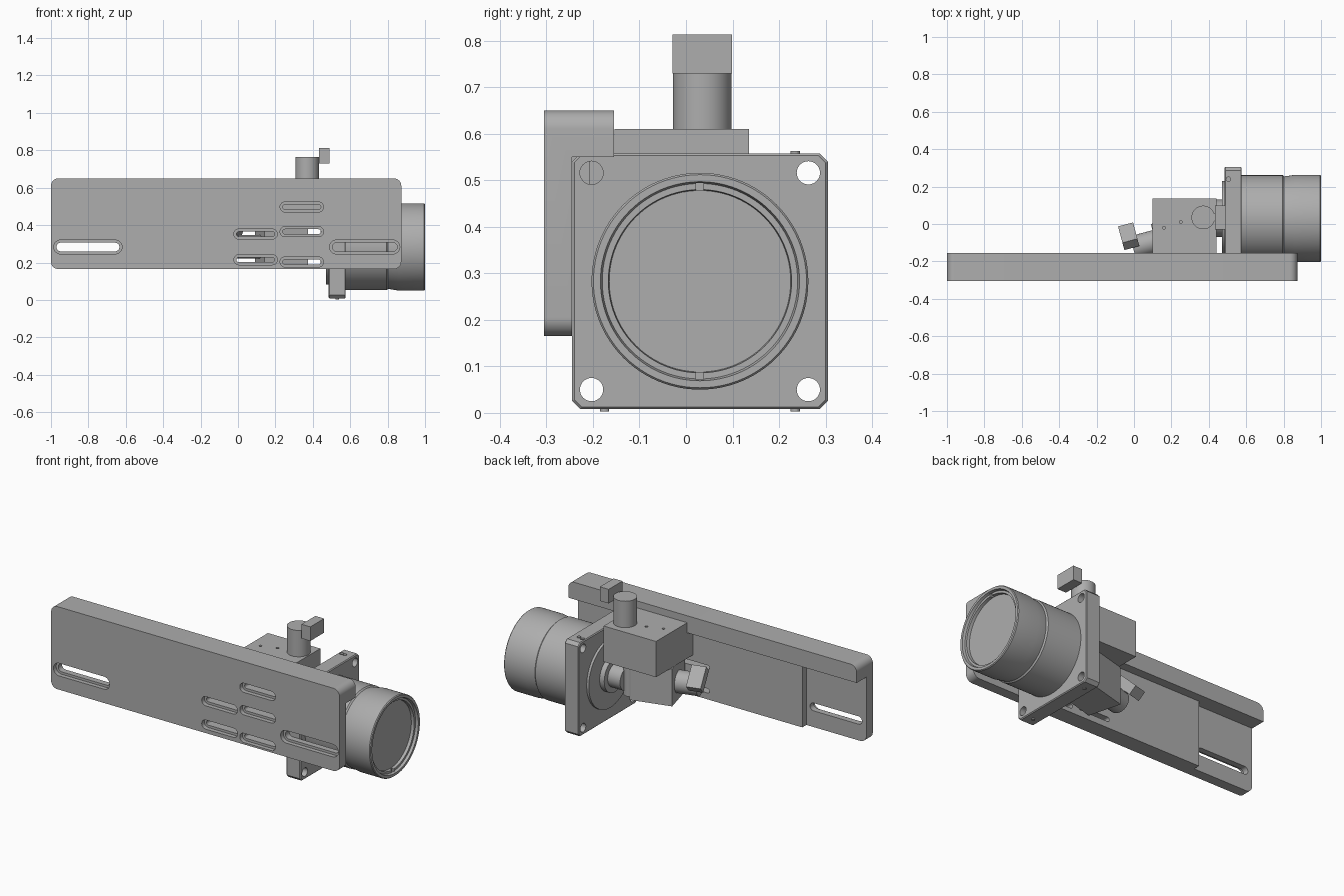
import bpy, bmesh
from math import sin, cos, pi, radians
from mathutils import Vector, Matrix

if "Cube" in bpy.data.objects:
    bpy.data.objects.remove(bpy.data.objects["Cube"], do_unlink=True)

metal = bpy.data.materials.new("grey_metal")
metal.use_nodes = True
GREY = (0.42, 0.42, 0.42, 1)
metal.diffuse_color = GREY
metal.node_tree.nodes["Principled BSDF"].inputs["Base Color"].default_value = GREY

AXIS = {"x": Vector((1, 0, 0)), "y": Vector((0, 1, 0)), "z": Vector((0, 0, 1))}


def finish(bm, name):
    bmesh.ops.recalc_face_normals(bm, faces=bm.faces)
    mesh = bpy.data.meshes.new(name)
    bm.to_mesh(mesh)
    bm.free()
    ob = bpy.data.objects.new(name, mesh)
    mesh.materials.append(metal)
    bpy.context.collection.objects.link(ob)
    return ob


def box(name, x, y, z, matrix=Matrix(), bevel=0):
    bm = bmesh.new()
    bmesh.ops.create_cube(bm, size=1)
    for v in bm.verts:
        v.co = matrix @ Vector([r[0] + (c + 0.5) * (r[1] - r[0])
                                for c, r in zip(v.co, (x, y, z))])
    if bevel:
        bmesh.ops.bevel(bm, geom=bm.edges[:], offset=bevel, segments=1, affect="EDGES")
    return finish(bm, name)


def rod(name, start, direction, length, radius, sides=48):
    d = Vector(direction).normalized()
    bm = bmesh.new()
    bmesh.ops.create_cone(bm, cap_ends=True, segments=sides, radius1=radius,
                          radius2=radius, depth=length)
    turn = d.to_track_quat("Z", "Y").to_matrix().to_4x4()
    bm.transform(Matrix.Translation(Vector(start) + d * length / 2) @ turn)
    return finish(bm, name)


def rounded_slab(name, x, z, y, radius, steps=10):
    """Rounded rectangle in the XZ plane, extruded along Y."""
    bm = bmesh.new()
    ring = []
    corners = ((x[1], z[1], -1, -1), (x[0], z[1], 1, -1), (x[0], z[0], 1, 1), (x[1], z[0], -1, 1))
    for i, (cx, cz, sx, sz) in enumerate(corners):
        for k in range(steps + 1):
            a = (i + k / steps) * pi / 2
            ring.append(bm.verts.new((cx + sx * radius + radius * cos(a), y[0],
                                      cz + sz * radius + radius * sin(a))))
    face = bm.faces.new(ring)
    out = bmesh.ops.extrude_face_region(bm, geom=[face])
    for v in out["geom"]:
        if isinstance(v, bmesh.types.BMVert):
            v.co.y = y[1]
    return finish(bm, name)


def lathe(name, profile, centre, sides=96):
    """Spin (x, radius) points around a line parallel to X."""
    bm = bmesh.new()
    pts = [bm.verts.new((x, 0, r)) for x, r in profile]
    edges = [bm.edges.new(p) for p in zip(pts, pts[1:])]
    bmesh.ops.spin(bm, geom=pts + edges, axis=AXIS["x"], cent=(0, 0, 0),
                   angle=2 * pi, steps=sides)
    bmesh.ops.remove_doubles(bm, verts=bm.verts, dist=0.0003)
    bm.transform(Matrix.Translation(centre))
    return finish(bm, name)


def cut(ob, cutters):
    bpy.context.view_layer.objects.active = ob
    for c in cutters:
        mod = ob.modifiers.new("cut", "BOOLEAN")
        mod.operation, mod.solver, mod.object = "DIFFERENCE", "EXACT", c
        bpy.ops.object.modifier_apply(modifier=mod.name)
        bpy.data.objects.remove(c, do_unlink=True)
    return ob


def smooth(ob):
    bpy.ops.object.select_all(action="DESELECT")
    ob.select_set(True)
    bpy.context.view_layer.objects.active = ob
    bpy.ops.object.shade_smooth_by_angle(angle=radians(30))


def pits(points, axis, radius=0.008):
    d = AXIS[axis]
    return [rod("pit", Vector(p) - d * 0.02, d, 0.04, radius, 16) for p in points]


# Mounting plate: top lip, thick middle, thinner ends
FRONT, BACK = -0.305, -0.155
plate = rounded_slab("mounting_plate", (-1, 0.873), (0.165, 0.65), (FRONT, BACK), 0.04)
cuts = [box("c", (-2, 2), (-0.207, 0), (0, 0.55)),
        box("c", (-2, -0.61), (-0.245, 0), (0.1, 0.55)),
        box("c", (0.46, 2), (-0.245, 0), (0.1, 0.55))]
slots = [(-0.985, -0.62, 0.283, 0.037), (0.49, 0.865, 0.283, 0.037)]
slots += [(0.225, 0.457, z, 0.027) for z in (0.497, 0.365, 0.203)]
slots += [(-0.022, 0.21, z, 0.027) for z in (0.352, 0.215)]
for x0, x1, z, r in slots:
    for inset, depth in ((0, FRONT + 0.025), (0.014, 0)):
        h = r - inset
        cuts.append(rounded_slab("c", (x0 + inset, x1 - inset), (z - h, z + h),
                                 (-0.4, depth), h * 0.995))
for x in (-0.805, 0.675):
    cuts.append(rod("c", (x, -0.4, 0.44), AXIS["y"], 0.4, 0.029))
    cuts.append(rod("c", (x, -0.262, 0.44), AXIS["y"], 0.2, 0.042))
smooth(cut(plate, cuts))

# Upper slide block
upper = box("upper_block", (0.1, 0.44), (-0.207, 0.135), (0.4, 0.55))
bpy.data.objects.remove(upper, do_unlink=True)
upper = box("upper_block", (0.1, 0.44), (-0.154, 0.135), (0.4, 0.61))
cut(upper, pits([(0.16, -0.02, 0.61), (0.25, 0.01, 0.61)], "z")
    + pits([(0.38, 0.135, 0.56), (0.38, 0.135, 0.48)], "y", 0.011))
box("upper_block_foot", (0.1, 0.44), (-0.207, -0.154), (0.4, 0.548))

# Lower slide block, turned about the vertical
turn = Matrix.Translation((0.09, 0, 0)) @ Matrix.Rotation(radians(15), 4, "Z")
lower = box("lower_block", (0, 0.24), (-0.2, 0), (0.18, 0.399), turn)
cut(lower, pits([turn @ Vector((x, 0, 0.27)) for x in (0.06, 0.13)], "y", 0.01))


# Adjuster knobs: a drum with an offset square grip
def knob(name, base, axis, side, length):
    axis, side = Vector(axis).normalized(), Vector(side).normalized()
    base = Vector(base)
    smooth(rod(name + "_drum", base, axis, length, 0.063))
    across = axis.cross(side)
    frame = Matrix((side, across, axis)).transposed().to_4x4()
    frame = Matrix.Translation(base + axis * length) @ frame
    box(name + "_grip", (0.063, 0.12), (-0.064, 0.064), (-0.035, 0.048), frame)
    box(name + "_grip_neck", (0.03, 0.064), (-0.02, 0.02), (-0.035, -0.002), frame)


knob("top_knob", (0.37, 0.035, 0.609), (0, 0, 1), (1, 0, 0), 0.156)
out = Vector((-cos(radians(15)), -sin(radians(15)), 0))
normal = Vector((-out.y * -1, -out.x, 0))
knob("side_knob", (0.13, -0.09, 0.285), out, normal + Vector((0, 0, 1)), 0.14)

# Square lens flange
CY, CZ = 0.03, 0.283
bm = bmesh.new()
bmesh.ops.create_cube(bm, size=1)
for v in bm.verts:
    v.co = (0.53 + v.co.x * 0.092, CY + v.co.y * 0.55, CZ + v.co.z * 0.55)
long_edges = [e for e in bm.edges if abs(e.verts[0].co.x - e.verts[1].co.x) > 0.01]
bmesh.ops.bevel(bm, geom=long_edges, offset=0.018, segments=1, affect="EDGES")
rim = [e for e in bm.edges if abs(e.verts[0].co.x - e.verts[1].co.x) < 0.001]
bmesh.ops.bevel(bm, geom=rim, offset=0.005, segments=1, affect="EDGES")
flange = finish(bm, "lens_flange")
cuts = [rod("c", (0.3, CY + sy * 0.233, CZ + sz * 0.233), AXIS["x"], 0.5, 0.025, 32)
        for sy in (-1, 1) for sz in (-1, 1)]
cuts += pits([(x, 0.24, CZ + 0.275) for x in (0.505, 0.555)], "z", 0.012)
cuts += pits([(x, CY + 0.275, 0.48) for x in (0.505, 0.555)], "y", 0.01)
smooth(cut(flange, cuts))

# Small set screws on the flange edges
for y, z in ((0.235, 0.55), (0.235, 0.003), (-0.175, 0.003)):
    rod("set_screw", (0.53, y, z), AXIS["z"], 0.013, 0.01, 16)

# Lens barrel with stepped, recessed front
barrel = lathe("lens_barrel", [
    (0.57, 0), (0.57, 0.231), (0.795, 0.231), (0.803, 0.224), (0.86, 0.233),
    (0.995, 0.233), (1.0, 0.229), (1.0, 0.214), (0.985, 0.21), (0.985, 0.197),
    (0.968, 0.195), (0.968, 0)], (0, CY, CZ))
smooth(cut(barrel, [box("c", (0.972, 0.99), (CY - 0.008, CY + 0.008),
                        (CZ + s * 0.203 - 0.01, CZ + s * 0.203 + 0.01)) for s in (-1, 1)]))

# Rear mount discs and coupling shaft
smooth(lathe("rear_mount", [
    (0.5, 0), (0.5, 0.2), (0.47, 0.2), (0.47, 0.1), (0.44, 0.1),
    (0.44, 0.068), (0.36, 0.068), (0.36, 0)], (0, CY, CZ)))
smooth(rod("clamp_screw", (0.34, 0.04, 0.2), AXIS["z"], 0.2, 0.03))
